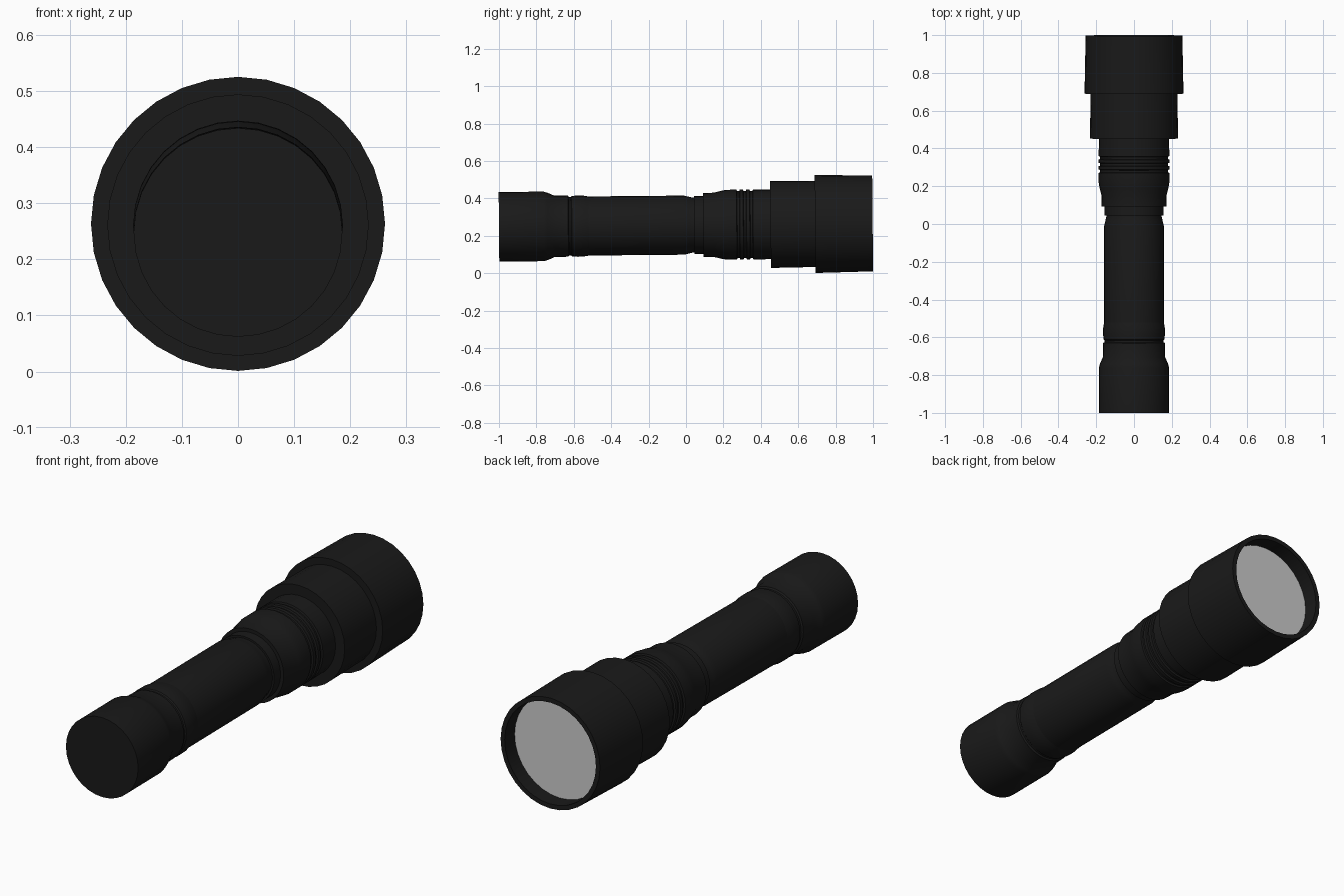
import bpy, bmesh, math

if "Cube" in bpy.data.objects:
    bpy.data.objects.remove(bpy.data.objects["Cube"])

SEGMENTS = 32
TILT = 0.009      # the torch lies at a very slight slope
AXIS_Z = 0.257    # axis height at the middle

black = bpy.data.materials.new("black_metal")
black.diffuse_color = (0.01, 0.01, 0.01, 1)
black.use_nodes = True
black.node_tree.nodes["Principled BSDF"].inputs["Base Color"].default_value = black.diffuse_color


def lathe(name, profile, material=None):
    """Revolve (y, radius) points around the y axis as an open shell."""
    bm = bmesh.new()
    rings = []
    for y, r in profile:
        if r == 0:
            rings.append([bm.verts.new((0, y, 0))] * SEGMENTS)
            continue
        angles = [2 * math.pi * i / SEGMENTS for i in range(SEGMENTS)]
        rings.append([bm.verts.new((r * math.cos(a), y, r * math.sin(a))) for a in angles])
    for a, b in zip(rings, rings[1:]):
        for i in range(SEGMENTS):
            j = (i + 1) % SEGMENTS
            corners = list(dict.fromkeys((a[i], b[i], b[j], a[j])))
            bm.faces.new(corners)
    mesh = bpy.data.meshes.new(name)
    bm.to_mesh(mesh)
    bm.free()
    obj = bpy.data.objects.new(name, mesh)
    bpy.context.collection.objects.link(obj)
    obj.location.z = AXIS_Z
    obj.rotation_euler.x = TILT
    if material:
        mesh.materials.append(material)
    bpy.ops.object.select_all(action='DESELECT')
    obj.select_set(True)
    bpy.context.view_layer.objects.active = obj
    bpy.ops.object.shade_smooth_by_angle(angle=math.radians(30))
    return obj


# Tail cap with tapered shoulder
lathe("tail_cap", [(-1, 0), (-1, 0.186), (-0.76, 0.186), (-0.74, 0.180),
                   (-0.705, 0.165), (-0.63, 0.163), (-0.625, 0.156), (-0.615, 0.156)], black)

# Slightly domed ring between cap and tube
lathe("tail_ring", [(-0.615, 0.156), (-0.61, 0.161), (-0.58, 0.164),
                    (-0.55, 0.163), (-0.52, 0.158)], black)

# Battery tube with a narrowed neck
lathe("battery_tube", [(-0.52, 0.158), (-0.01, 0.158), (0.015, 0.152), (0.04, 0.146),
                       (0.045, 0.146)], black)

# Stepped collar with three cooling grooves
collar = [(0.045, 0.146), (0.045, 0.155), (0.092, 0.155), (0.092, 0.171),
          (0.15, 0.172), (0.19, 0.182), (0.22, 0.187)]
for y in (0.28, 0.315, 0.35):
    collar += [(y - 0.009, 0.187), (y - 0.006, 0.179), (y + 0.006, 0.179), (y + 0.009, 0.187)]
collar += [(0.452, 0.186)]
lathe("collar", collar, black)

# Reflector housing
lathe("head_housing", [(0.452, 0.186), (0.452, 0.233), (0.69, 0.230)], black)

# Front bezel with recessed opening
lathe("bezel", [(0.69, 0.230), (0.69, 0.262), (0.998, 0.256), (0.998, 0.235),
                (0.925, 0.235)], black)

# Lens
lathe("lens", [(0.925, 0.235), (0.925, 0)])
